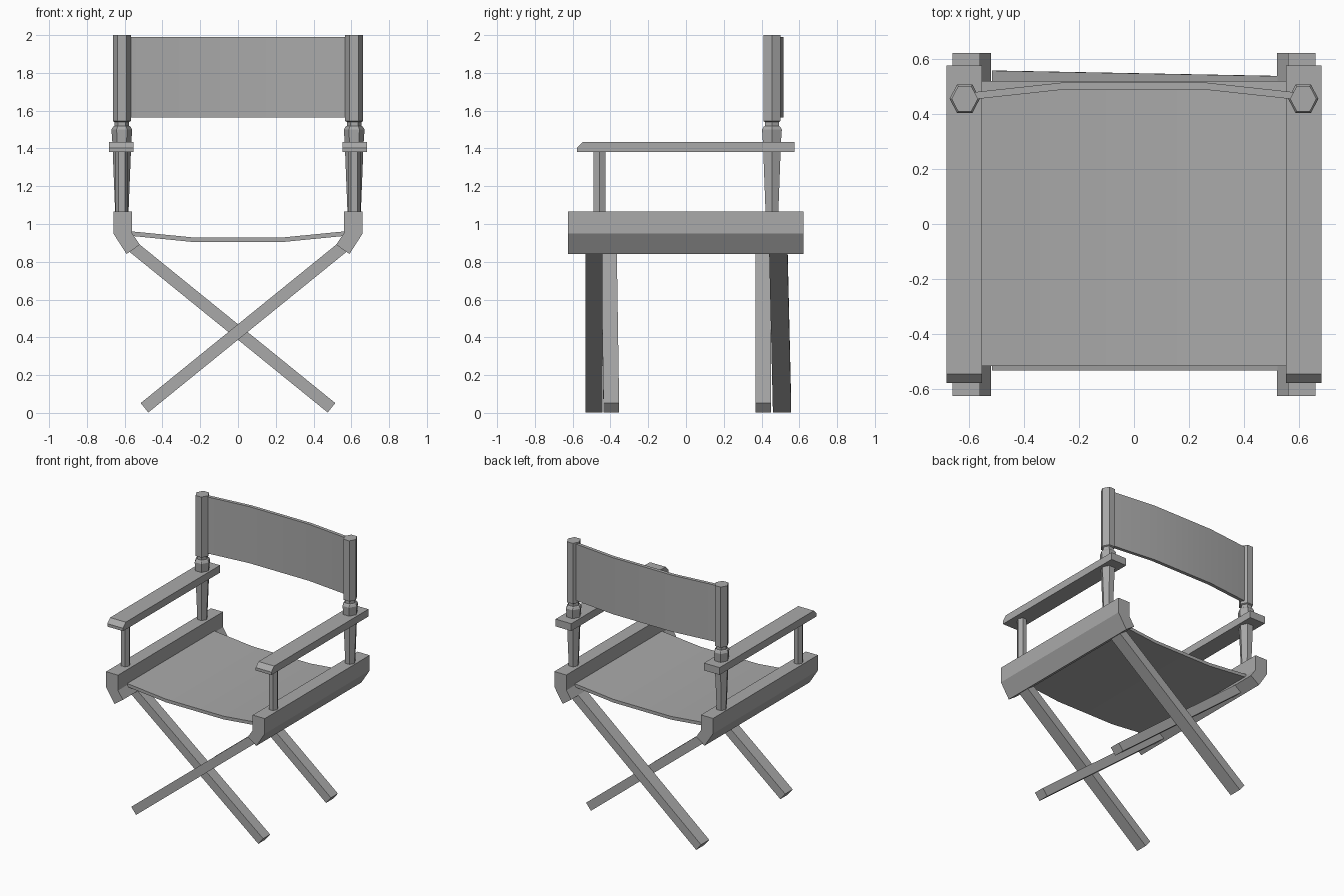
import bpy
import bmesh
import math
from mathutils import Vector

cube = bpy.data.objects.get("Cube")
if cube:
    bpy.data.objects.remove(cube, do_unlink=True)

grey = bpy.data.materials.new("plain grey")
grey.use_nodes = True
grey.diffuse_color = (0.4, 0.4, 0.4, 1)
grey.node_tree.nodes["Principled BSDF"].inputs["Base Color"].default_value = (0.4, 0.4, 0.4, 1)


def loft(name, rings, smooth=False):
    """Skin a stack of equal-sized rings and cap both ends."""
    bm = bmesh.new()
    loops = [[bm.verts.new(p) for p in ring] for ring in rings]
    for low, high in zip(loops, loops[1:]):
        for i in range(len(low)):
            j = (i + 1) % len(low)
            bm.faces.new((low[i], low[j], high[j], high[i]))
    bm.faces.new(loops[0])
    bm.faces.new(loops[-1])
    bmesh.ops.recalc_face_normals(bm, faces=bm.faces)
    mesh = bpy.data.meshes.new(name)
    bm.to_mesh(mesh)
    bm.free()
    mesh.materials.append(grey)
    obj = bpy.data.objects.new(name, mesh)
    bpy.context.collection.objects.link(obj)
    if smooth:
        bpy.ops.object.select_all(action="DESELECT")
        obj.select_set(True)
        bpy.context.view_layer.objects.active = obj
        bpy.ops.object.shade_smooth_by_angle(angle=math.radians(30))
    return obj


def turned_post(name, x, y, profile, stretch=1.1):
    """Six-sided post; profile holds (radius, height) pairs."""
    corners = [k * math.pi / 3 for k in range(6)]
    loft(name, [[(x + r * math.cos(a), y + r * stretch * math.sin(a), z)
                 for a in corners] for r, z in profile])


def leg(name, side, foot_y, top_y, depth):
    """Slanted bar from a foot on one side to the rail on the other."""
    foot, top = Vector((-0.495 * side, 0, 0.027)), Vector((0.56 * side, 0, 0.882))
    across = (top - foot).cross(Vector((0, 1, 0))).normalized() * 0.032
    rings = []
    for centre, y in ((foot, foot_y), (top, top_y)):
        rings.append([centre + across * s + Vector((0, y + d, 0))
                      for s, d in ((-1, 0), (1, 0), (1, depth), (-1, depth))])
    loft(name, rings)


rail = [(0.56, 1.065), (0.66, 1.065), (0.66, 0.95), (0.59, 0.841), (0.52, 0.89), (0.56, 0.95)]
arm = [(-0.578, 1.38), (0.575, 1.38), (0.575, 1.435), (-0.545, 1.435), (-0.578, 1.402)]
back_post = [(0.035, 1.05), (0.05, 1.43), (0.055, 1.5), (0.046, 1.515),
             (0.038, 1.52), (0.038, 1.54), (0.048, 1.545), (0.048, 2.0)]

# Rails, armrests and posts on both sides
for side, label in ((1, "left"), (-1, "right")):
    loft(label + "_seat_rail", [[(x * side, y, z) for x, z in rail] for y in (-0.625, 0.622)])
    loft(label + "_armrest", [[(x * side, y, z) for y, z in arm] for x in (0.552, 0.682)])
    turned_post(label + "_back_post", 0.615 * side, 0.455, back_post)
    turned_post(label + "_arm_post", 0.615 * side, -0.457, [(0.033, 1.05), (0.033, 1.39)])

# Crossed legs, front and back pairs
leg("front_outer_leg", 1, -0.532, -0.532, 0.09)
leg("front_inner_leg", -1, -0.437, -0.45, 0.083)
leg("back_inner_leg", -1, 0.368, 0.368, 0.083)
leg("back_outer_leg", 1, 0.46, 0.44, 0.097)

# Sagging canvas seat
loft("canvas_seat", [[(x, -0.515, z - 0.012), (x, 0.52, z - 0.012), (x, 0.52, z + 0.012),
                      (x, -0.515, z + 0.012)]
                     for x, z in ((-0.575, 0.95), (-0.24, 0.917), (0.24, 0.917), (0.575, 0.95))],
     smooth=True)

# Bowed canvas backrest
loft("canvas_backrest", [[(x, y - 0.013, 1.565), (x, y + 0.013, 1.565), (x, y + 0.013, 1.99),
                          (x, y - 0.013, 1.99)]
                         for x, y in ((-0.59, 0.465), (-0.25, 0.502), (0.25, 0.502), (0.59, 0.465))],
     smooth=True)
